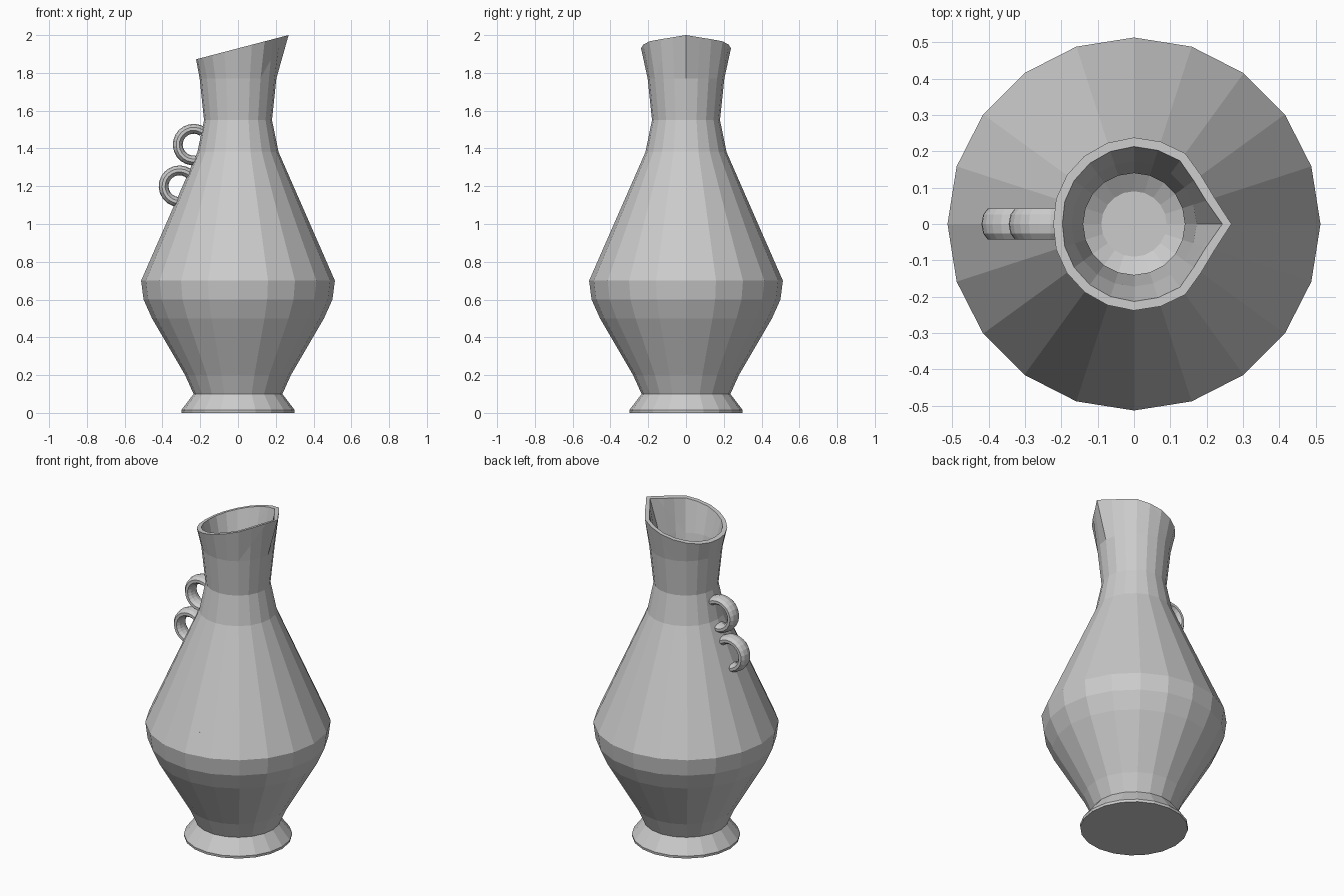
import bpy, bmesh
from math import cos, sin, pi, radians
from mathutils import Vector

if "Cube" in bpy.data.objects:
    bpy.data.objects.remove(bpy.data.objects["Cube"])

SIDES = 20


def add_object(name, bm):
    mesh = bpy.data.meshes.new(name)
    bm.to_mesh(mesh)
    bm.free()
    obj = bpy.data.objects.new(name, mesh)
    bpy.context.collection.objects.link(obj)
    return obj


def rim_radius(i):
    # round at the back, pinched to a pointed spout on +x
    spout = {0: .268, 1: .233, 2: .228, 3: .240}
    step = min(i, SIDES - i)
    return spout.get(step, .238 - .016 * max(0, step - 5) / 5)


def ring(bm, radius, z):
    return [bm.verts.new((radius * cos(2 * pi * i / SIDES),
                          radius * sin(2 * pi * i / SIDES), z)) for i in range(SIDES)]


def rim_ring(bm, inset):
    verts = []
    for i in range(SIDES):
        a = 2 * pi * i / SIDES
        r = rim_radius(i) - inset
        verts.append(bm.verts.new((r * cos(a), r * sin(a), 1.93 + .262 * r * cos(a))))
    return verts


def whole_vase():
    outer = [(.298, 0), (.3, .015), (.235, .1), (.28, .2), (.455, .5), (.5, .6),
             (.513, .7), (.215, 1.38), (.18, 1.55), (.203, 1.77)]
    inner = [(.172, 1.77), (.14, 1.55), (.175, 1.37), (.468, .7), (.455, .61),
             (.41, .51), (.235, .21), (.09, .12)]
    bm = bmesh.new()
    rings = [ring(bm, r, z) for r, z in outer]
    rings += [rim_ring(bm, 0), rim_ring(bm, .025)]
    rings += [ring(bm, r, z) for r, z in inner]
    for a, b in zip(rings, rings[1:]):
        for i in range(SIDES):
            j = (i + 1) % SIDES
            bm.faces.new((a[i], a[j], b[j], b[i]))
    bm.faces.new(rings[0][::-1])
    bm.faces.new(rings[-1])
    bmesh.ops.recalc_face_normals(bm, faces=bm.faces[:])
    return bm


# crack junctions and the break planes running through them
J1, J2 = Vector((.1, -.16, 1.75)), Vector((-.165, .077, 1.56))
J3, J4 = Vector((-.16, -.43, .82)), Vector((.07, -.46, .82))
J5, J6 = Vector((-.32, .21, .98)), Vector((.13, .35, .37))


def plane(a, b, c):
    c = Vector(c)
    return a, (b - a).cross(c - a).normalized()


neck_body_left = plane(J1, J2, (-.17, -.07, 1.59))
neck_body_right = plane(J1, J2, (.1, .2, 1.41))
neck_split = plane(J1, J2, (.22, -.05, 1.98))
body_left = plane(J3, J5, (-.4, -.1, .95))
body_front = plane(J3, J4, (0, -.1, .8))
body_right = plane(J4, J5, (.36, 0, 1.07))
right_front = plane(J4, J6, (.43, -.09, .48))
right_left = plane(J5, J6, (-.16, .47, .675))
left_front = plane(J3, J6, (-.25, -.16, 0))

# each shard: a point inside it and its break planes
shards = {
    "neck_shard_left": ((-.1, -.05, 1.85), [neck_body_left, neck_split]),
    "neck_shard_right": ((.15, .1, 1.65), [neck_body_right, neck_split]),
    "upper_body_shard": ((0, 0, 1.25), [neck_body_left, neck_body_right, body_left,
                                        body_front, body_right]),
    "left_body_shard": ((-.4, .1, .6), [body_left, right_left, left_front]),
    "front_body_shard": ((.1, -.35, .4), [body_front, right_front, left_front]),
    "right_body_shard": ((.35, .25, .75), [body_right, right_front, right_left]),
}

for name, (seed, planes) in shards.items():
    bm = whole_vase()
    for co, no in planes:
        if no.dot(Vector(seed) - co) > 0:
            no = -no
        cut = bmesh.ops.bisect_plane(bm, geom=bm.verts[:] + bm.edges[:] + bm.faces[:],
                                     dist=1e-6, plane_co=co, plane_no=no, clear_outer=True)
        edges = [g for g in cut["geom_cut"]
                 if isinstance(g, bmesh.types.BMEdge) and g.is_boundary]
        if edges:
            bmesh.ops.triangle_fill(bm, edges=edges, use_dissolve=False, normal=no)
    bmesh.ops.recalc_face_normals(bm, faces=bm.faces[:])
    add_object(name, bm)


# curled handle: two open loops with an oval section
def handle_loop(name, cx, cz, start, end, steps=14, sec=10):
    bm = bmesh.new()
    rings = []
    for s in range(steps + 1):
        a = radians(start + (end - start) * s / steps)
        loop = []
        for k in range(sec):
            t = 2 * pi * k / sec
            r = .084 + .026 * cos(t)
            loop.append(bm.verts.new((cx + r * cos(a), .045 * sin(t), cz + r * sin(a))))
        rings.append(loop)
    for a, b in zip(rings, rings[1:]):
        for k in range(sec):
            j = (k + 1) % sec
            bm.faces.new((a[k], a[j], b[j], b[k]))
    bm.faces.new(rings[0])
    bm.faces.new(rings[-1])
    bmesh.ops.recalc_face_normals(bm, faces=bm.faces[:])
    return add_object(name, bm)


handle_loop("upper_handle_loop", -.235, 1.42, 55, 280)
handle_loop("lower_handle_loop", -.31, 1.2, 40, 265)
